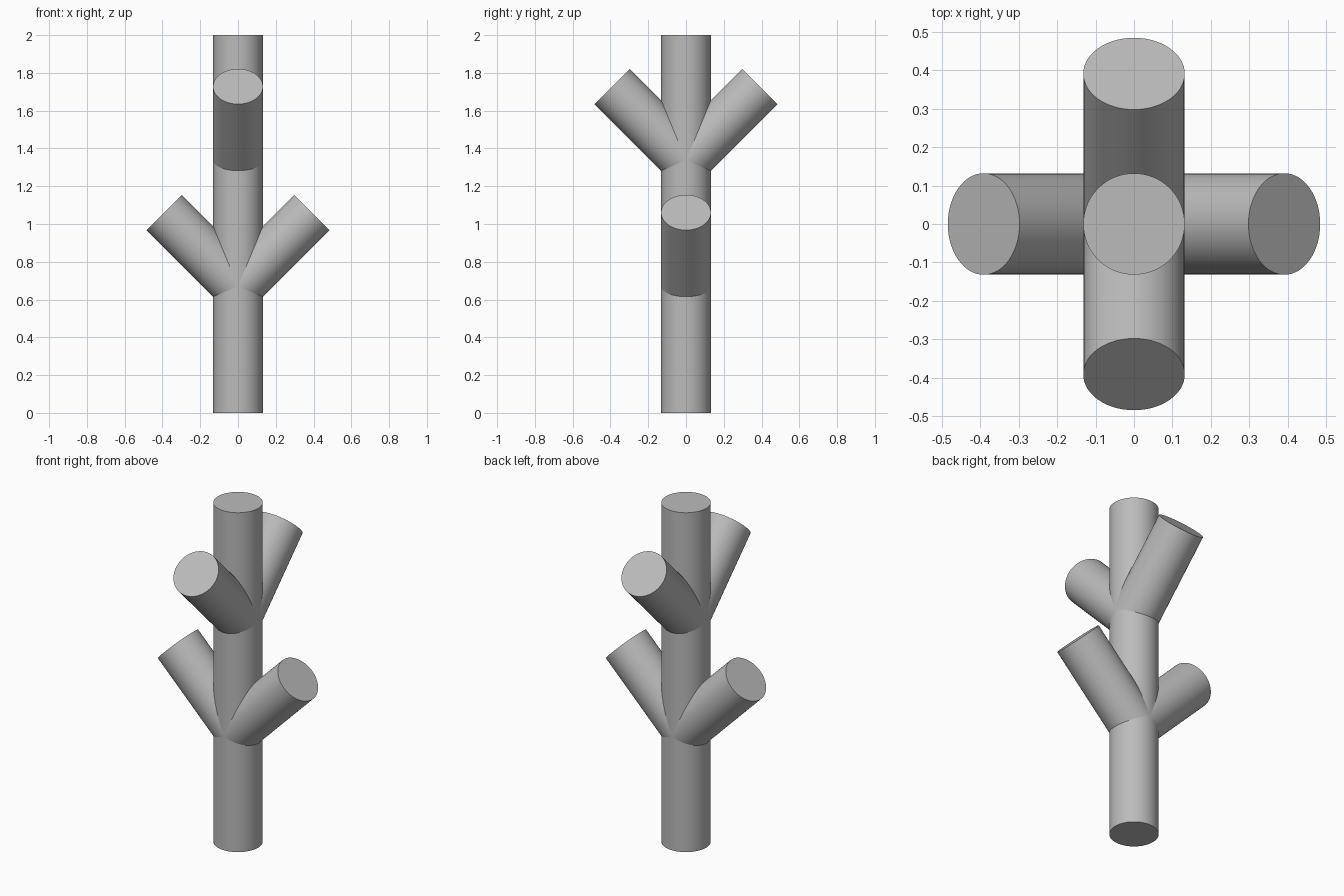
import bpy
import math
from mathutils import Vector

cube = bpy.data.objects.get("Cube")
if cube:
    bpy.data.objects.remove(cube, do_unlink=True)

RADIUS = 0.132
REACH = 0.391   # horizontal distance from the trunk axis to a branch tip

grey = bpy.data.materials.new("plain_grey")
grey.use_nodes = True
colour = (0.5, 0.5, 0.5, 1)
grey.diffuse_color = colour
grey.node_tree.nodes["Principled BSDF"].inputs["Base Color"].default_value = colour


def rod(name, start, end):
    """Smooth capped cylinder running between two points."""
    start, end = Vector(start), Vector(end)
    axis = end - start
    bpy.ops.mesh.primitive_cylinder_add(
        vertices=64, radius=RADIUS, depth=axis.length, location=(start + end) / 2,
        rotation=axis.to_track_quat('Z', 'Y').to_euler())
    obj = bpy.context.object
    obj.name = name
    obj.data.materials.append(grey)
    bpy.ops.object.shade_smooth_by_angle(angle=math.radians(30))


# Upright trunk
rod("trunk", (0, 0, 0), (0, 0, 2))

# Two pairs of branches rising at 45 degrees: low at the sides, high front and back
for name, dx, dy, fork in (("left_branch", 1, 0, 0.67), ("right_branch", -1, 0, 0.67),
                           ("front_branch", 0, -1, 1.337), ("back_branch", 0, 1, 1.337)):
    rod(name, (0, 0, fork), (dx * REACH, dy * REACH, fork + REACH))
